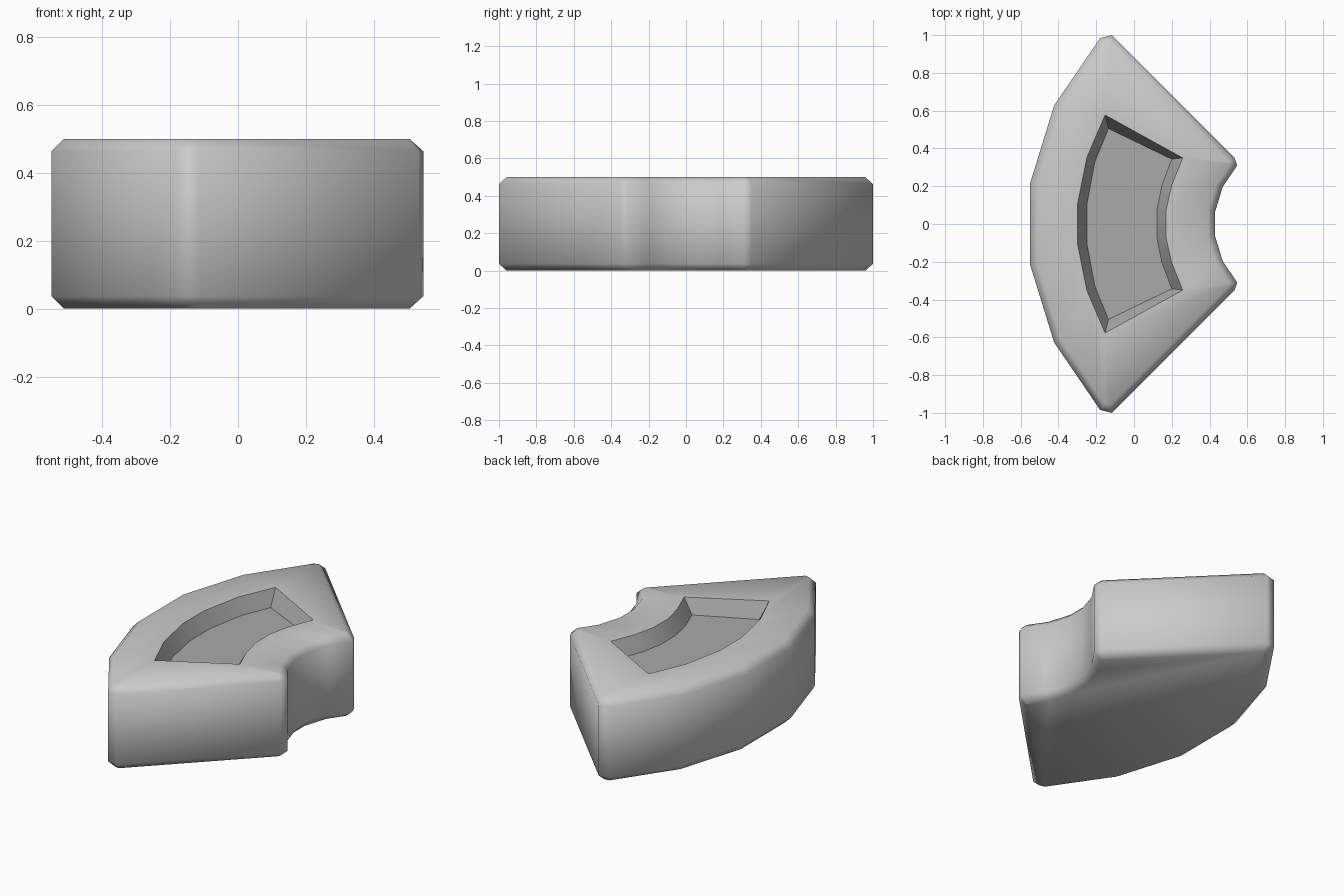
import bpy, bmesh, math
from mathutils import Vector

if "Cube" in bpy.data.objects:
    bpy.data.objects.remove(bpy.data.objects["Cube"])

def material(name, v):
    m = bpy.data.materials.new(name)
    m.diffuse_color = (v, v, v, 1)
    m.use_nodes = True
    m.node_tree.nodes["Principled BSDF"].inputs["Base Color"].default_value = m.diffuse_color
    return m

def full(half):
    """Mirror a half outline (y > 0) into a closed clockwise ring."""
    return [Vector(p) for p in half] + [Vector((x, -y)) for x, y in reversed(half)]

def inset(ring, d):
    """Move every side of a clockwise ring inwards by d."""
    out, n = [], len(ring)
    for i, p in enumerate(ring):
        e1 = (p - ring[i - 1]).normalized()
        e2 = (ring[(i + 1) % n] - p).normalized()
        n1, n2 = Vector((e1.y, -e1.x)), Vector((e2.y, -e2.x))
        out.append(p + (n1 + n2) * d / (1 + n1.dot(n2)))
    return out

# Sector outline: outer arc, cut corner, straight end, cut corner, inner arc
def arc(r):
    return [(0.88 - r * math.cos(math.radians(a)), r * math.sin(math.radians(a)))
            for a in (8.6, 25.7, 42.9)]
outline = full(arc(1.446) + [(-0.116, 1.0), (0.532, 0.35)] + arc(0.455)[::-1])

# Recess rings (doubled corners match the cut corners of the outline)
A, B = (-0.153, 0.577), (0.258, 0.35)
rim = full([(-0.30, 0.10), (-0.249, 0.354), A, A, B, B, (0.20, 0.206), (0.169, 0.07)])
C, D = (-0.135, 0.505), (0.20, 0.343)
floor = full([(-0.25, 0.10), (-0.207, 0.33), C, C, D, D, (0.147, 0.203), (0.121, 0.07)])

c = 0.037
levels = [(inset(outline, c), 0), (outline, c), (outline, 0.5 - c),
          (inset(outline, c), 0.5), (rim, 0.5), (floor, 0.41)]

# Skin the rings into one block
bm = bmesh.new()
rings = [[bm.verts.new((p.x, p.y, z)) for p in ring] for ring, z in levels]
for k, (lo, hi) in enumerate(zip(rings, rings[1:])):
    for i in range(len(lo)):
        j = (i + 1) % len(lo)
        f = bm.faces.new((lo[i], hi[i], hi[j], lo[j]))
        f.material_index = 1 if k == 4 else 0
bm.faces.new(rings[0])
bm.faces.new(rings[-1][::-1]).material_index = 1
bmesh.ops.remove_doubles(bm, verts=bm.verts, dist=0.0005)
bmesh.ops.recalc_face_normals(bm, faces=bm.faces)

mesh = bpy.data.meshes.new("curved_block")
bm.to_mesh(mesh)
bm.free()
block = bpy.data.objects.new("curved_block", mesh)
bpy.context.collection.objects.link(block)
mesh.materials.append(material("light grey", 0.6))
mesh.materials.append(material("recess grey", 0.4))

# Smooth chamfers, crisp recess
bpy.context.view_layer.objects.active = block
block.select_set(True)
bpy.ops.object.shade_smooth_by_angle(angle=math.radians(50))
